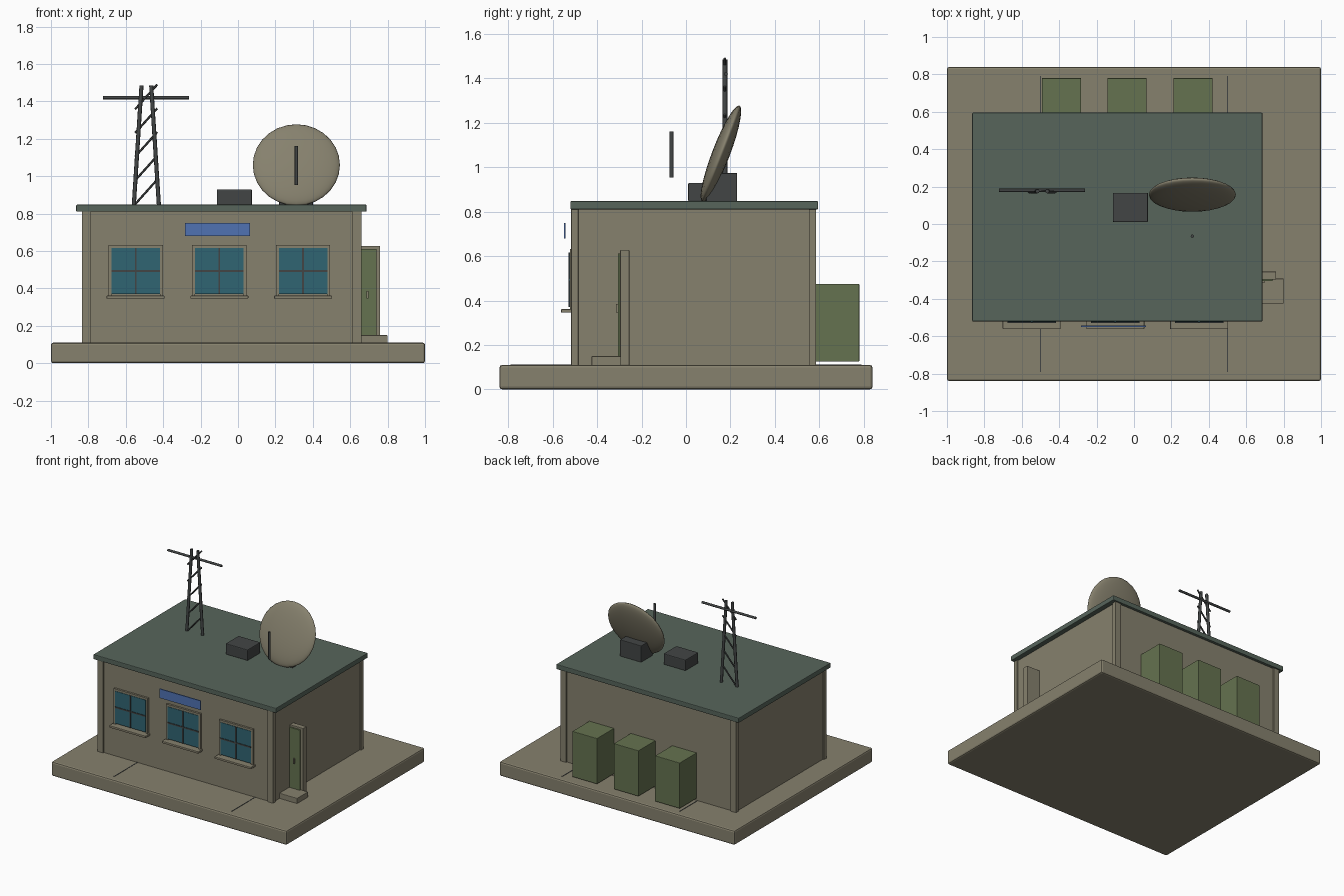
import bpy
from math import radians
from mathutils import Vector

if "Cube" in bpy.data.objects:
    bpy.data.objects.remove(bpy.data.objects["Cube"])


def material(name, rgb):
    m = bpy.data.materials.new(name)
    m.diffuse_color = (*rgb, 1)
    m.use_nodes = True
    m.node_tree.nodes["Principled BSDF"].inputs["Base Color"].default_value = m.diffuse_color
    return m


TAN = material("concrete", (0.24, 0.22, 0.155))
ROOF = material("roof_green", (0.095, 0.13, 0.105))
GREEN = material("cabinet_green", (0.13, 0.17, 0.08))
GLASS = material("glass", (0.03, 0.13, 0.17))
BLUE = material("sign_blue", (0.08, 0.17, 0.45))
DARK = material("dark_metal", (0.055, 0.06, 0.06))


def box(name, x, y, z, mat, bevel=0.0):
    """Box from (min, max) ranges on each axis."""
    r = (x, y, z)
    bpy.ops.mesh.primitive_cube_add(size=1, location=[(a + b) / 2 for a, b in r])
    o = bpy.context.object
    o.name = name
    o.scale = [b - a for a, b in r]
    bpy.ops.object.transform_apply(location=False, rotation=False, scale=True)
    o.data.materials.append(mat)
    if bevel:
        b = o.modifiers.new("bevel", 'BEVEL')
        b.width, b.segments = bevel, 2
    return o


def rod(name, p, q, radius, mat=DARK, sides=8):
    p, q = Vector(p), Vector(q)
    d = q - p
    bpy.ops.mesh.primitive_cylinder_add(vertices=sides, radius=radius, depth=d.length, location=(p + q) / 2)
    o = bpy.context.object
    o.name = name
    o.rotation_euler = d.to_track_quat('Z', 'Y').to_euler()
    o.data.materials.append(mat)
    bpy.ops.object.shade_smooth_by_angle(angle=radians(50))
    return o


# Slab with expansion joints
box("base_slab", (-1, 1), (-0.84, 0.84), (0, 0.11), TAN, 0.012)
for i, x in enumerate((-0.5, 0.5)):
    box(f"slab_joint_{i}", (x - 0.003, x + 0.003), (-0.79, 0.79), (0.105, 0.112), DARK)

# Walls, corner pillars, roof
box("walls", (-0.825, 0.65), (-0.507, 0.575), (0.105, 0.815), TAN)
for i, x in enumerate((-0.835, 0.61)):
    for j, y in enumerate((-0.517, 0.553)):
        box(f"corner_pillar_{i}{j}", (x, x + 0.05), (y, y + 0.032), (0.105, 0.815), TAN, 0.002)
box("roof", (-0.865, 0.687), (-0.521, 0.595), (0.81, 0.848), ROOF, 0.005)

# Front windows
for i, x in enumerate((-0.547, -0.1, 0.348)):
    l, r = x - 0.145, x + 0.145
    front = (-0.522, -0.5)
    box(f"window_{i}_frame_left", (l, l + 0.016), front, (0.35, 0.633), TAN)
    box(f"window_{i}_frame_right", (r - 0.016, r), front, (0.35, 0.633), TAN)
    box(f"window_{i}_frame_top", (l, r), front, (0.617, 0.633), TAN)
    box(f"window_{i}_sill", (l - 0.01, r + 0.01), (-0.562, -0.5), (0.345, 0.361), TAN, 0.003)
    box(f"window_{i}_glass", (x - 0.13, x + 0.13), (-0.525, -0.5), (0.37, 0.617), GLASS)
    box(f"window_{i}_bar_upright", (x - 0.005, x + 0.005), (-0.529, -0.51), (0.37, 0.617), DARK)
    box(f"window_{i}_bar_cross", (x - 0.13, x + 0.13), (-0.529, -0.51), (0.489, 0.499), DARK)
box("sign_board", (-0.283, 0.065), (-0.55, -0.542), (0.68, 0.75), BLUE)

# Side door, facing the front and standing out of the right wall
box("door_frame", (0.56, 0.76), (-0.296, -0.255), (0.11, 0.627), TAN, 0.002)
box("door_panel", (0.58, 0.74), (-0.306, -0.29), (0.14, 0.612), GREEN, 0.002)
box("door_handle", (0.688, 0.698), (-0.316, -0.304), (0.345, 0.385), TAN)
box("door_step", (0.52, 0.8), (-0.425, -0.292), (0.105, 0.15), TAN, 0.003)

# Equipment cabinets at the back
for i, x in enumerate((-0.388, -0.037, 0.315)):
    box(f"cabinet_{i}", (x - 0.105, x + 0.105), (0.57, 0.78), (0.125, 0.475), GREEN, 0.003)

# Roof unit, dish mount, dish and feed rod
box("roof_unit", (-0.113, 0.075), (0.01, 0.167), (0.845, 0.93), DARK, 0.006)
box("dish_mount", (0.22, 0.4), (0.09, 0.23), (0.845, 0.974), DARK, 0.004)
bpy.ops.mesh.primitive_uv_sphere_add(segments=28, ring_count=14, location=(0.312, 0.157, 1.06))
dish = bpy.context.object
dish.name = "dish"
dish.scale = (0.233, 0.233, 0.04)
dish.rotation_euler = (radians(69), 0, 0)
dish.data.materials.append(TAN)
bpy.ops.object.shade_smooth()
rod("dish_feed_rod", (0.312, -0.065, 0.953), (0.312, -0.065, 1.162), 0.009)

# Lattice mast with slanted braces and a cross arm
cx, my = -0.49, 0.175
for i, s in enumerate((-1, 1)):
    rod(f"mast_leg_{i}", (cx + s * 0.067, my, 0.845), (cx + s * 0.026, my, 1.485), 0.011)
for i in range(5):
    z = 0.85 + 0.127 * i
    rod(f"mast_brace_{i}", (cx - 0.06, my, z), (cx + 0.058, my, z + 0.132), 0.006, DARK, 6)
rod("mast_cross_arm", (-0.722, 0.18, 1.42), (-0.262, 0.18, 1.42), 0.009)
